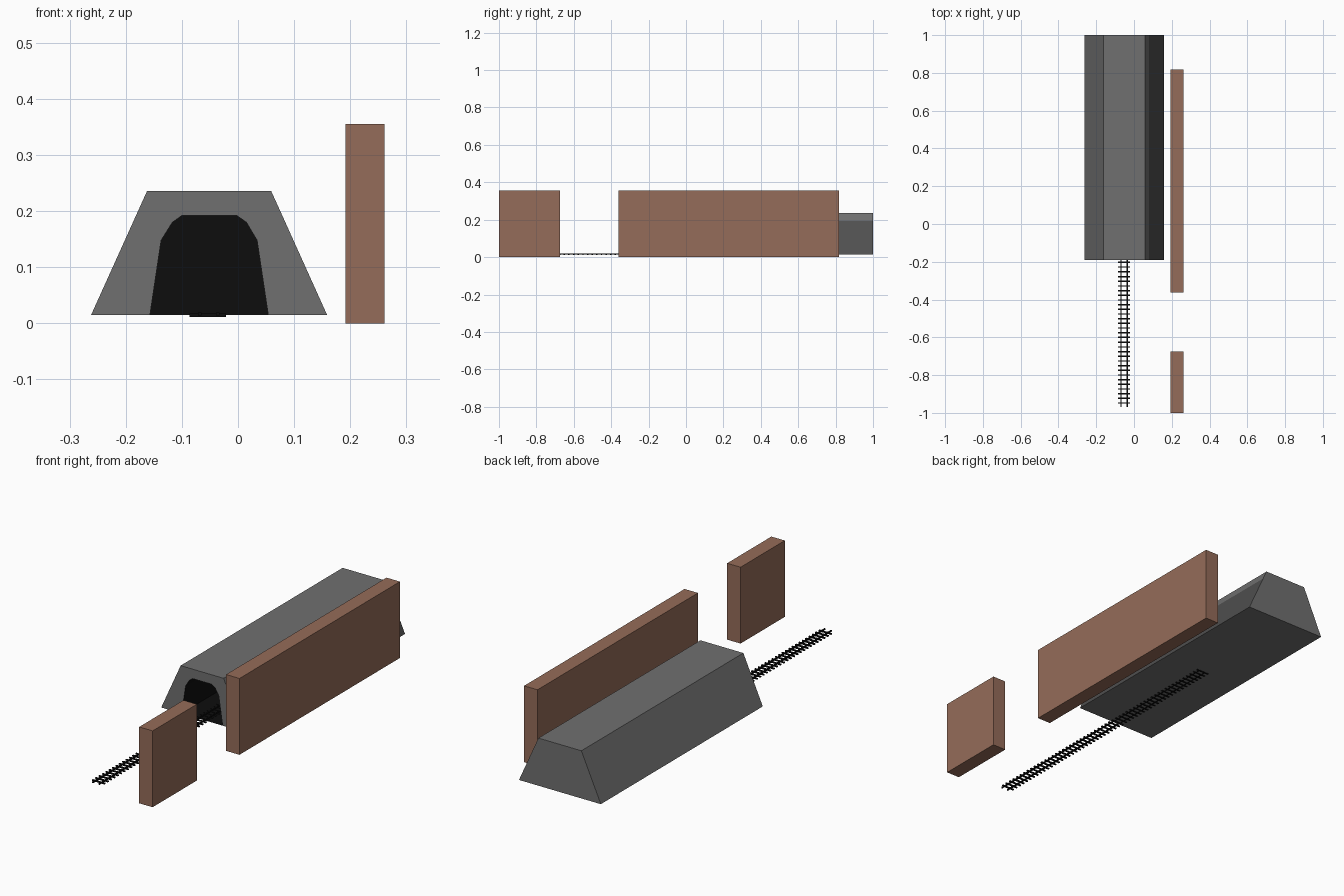
import bpy, bmesh

if "Cube" in bpy.data.objects:
    bpy.data.objects.remove(bpy.data.objects["Cube"])


def material(name, rgb):
    m = bpy.data.materials.new(name)
    m.diffuse_color = (*rgb, 1)
    m.use_nodes = True
    m.node_tree.nodes["Principled BSDF"].inputs["Base Color"].default_value = m.diffuse_color
    return m


BRICK = material("brick", (0.30, 0.15, 0.10))
STONE = material("stone", (0.16, 0.16, 0.16))
SHADE = material("dark_stone", (0.08, 0.08, 0.08))
BLACK = material("black", (0.004, 0.004, 0.004))


def finish(name, bm, *mats):
    mesh = bpy.data.meshes.new(name)
    bm.to_mesh(mesh)
    bm.free()
    for m in mats:
        mesh.materials.append(m)
    obj = bpy.data.objects.new(name, mesh)
    bpy.context.collection.objects.link(obj)
    return obj


def add_box(bm, x0, x1, y0, y1, z0, z1):
    vs = bmesh.ops.create_cube(bm, size=1)["verts"]
    bmesh.ops.scale(bm, vec=(x1 - x0, y1 - y0, z1 - z0), verts=vs)
    bmesh.ops.translate(bm, vec=((x0 + x1) / 2, (y0 + y1) / 2, (z0 + z1) / 2), verts=vs)


def ring(bm, profile, y):
    return [bm.verts.new((x, y, z)) for x, z in profile]


# two brick walls with a gap between them
for name, y0, y1 in (("front_wall", -1.0, -0.675), ("long_wall", -0.362, 0.817)):
    bm = bmesh.new()
    add_box(bm, 0.192, 0.261, y0, y1, 0, 0.355)
    finish(name, bm, BRICK)

# tunnel body: trapezoid prism, with an arch notched out of the front face
FRONT, BACK, BASE = -0.19, 1.0, 0.0145
outer = [(-0.262, BASE), (-0.162, 0.236), (0.059, 0.236), (0.079, 0.192), (0.159, BASE)]
arch = [(-0.157, BASE), (-0.137, 0.148), (-0.117, 0.180), (-0.100, 0.192),
        (-0.002, 0.192), (0.015, 0.180), (0.034, 0.148), (0.054, BASE)]
bm = bmesh.new()
front, back = ring(bm, outer, FRONT), ring(bm, outer, BACK)
opening = ring(bm, arch, FRONT)
bm.faces.new(front + opening[::-1])
bm.faces.new(back[::-1])
for i in range(4):
    f = bm.faces.new((front[i], back[i], back[i + 1], front[i + 1]))
    f.material_index = 1 if i == 3 else 0
bm.faces.new([back[0], front[0]] + opening + [front[4], back[4]])
bm.faces.ensure_lookup_table()
# replace the floor outline with a plain quad under the arch
bm.faces.remove(bm.faces[-1])
bm.faces.new((front[0], front[4], back[4], back[0]))
bmesh.ops.recalc_face_normals(bm, faces=bm.faces)
finish("tunnel_body", bm, STONE, SHADE)

# black lining of the tunnel, open at the front
lining = [(x, max(z, BASE + 0.0008)) for x, z in arch]
bm = bmesh.new()
mouth, end = ring(bm, lining, FRONT), ring(bm, lining, 0.95)
n = len(lining)
for i in range(n):
    j = (i + 1) % n
    bm.faces.new((mouth[i], mouth[j], end[j], end[i]))
bm.faces.new(end)
finish("tunnel_lining", bm, BLACK)

# railway track: four equal lengths, running into the tunnel
START, LENGTH, TIES = -0.97, 0.3475, 14
for s in range(4):
    y0 = START + s * LENGTH
    bm = bmesh.new()
    for x in (-0.068, -0.036):
        add_box(bm, x - 0.003, x + 0.003, y0, y0 + LENGTH, 0.0135, 0.0195)
    for k in range(TIES):
        y = y0 + 0.0225 + k * 0.0247
        add_box(bm, -0.086, -0.021, y - 0.0035, y + 0.0035, 0.0117, 0.0172)
    finish(f"track_section_{s + 1}", bm, BLACK)
